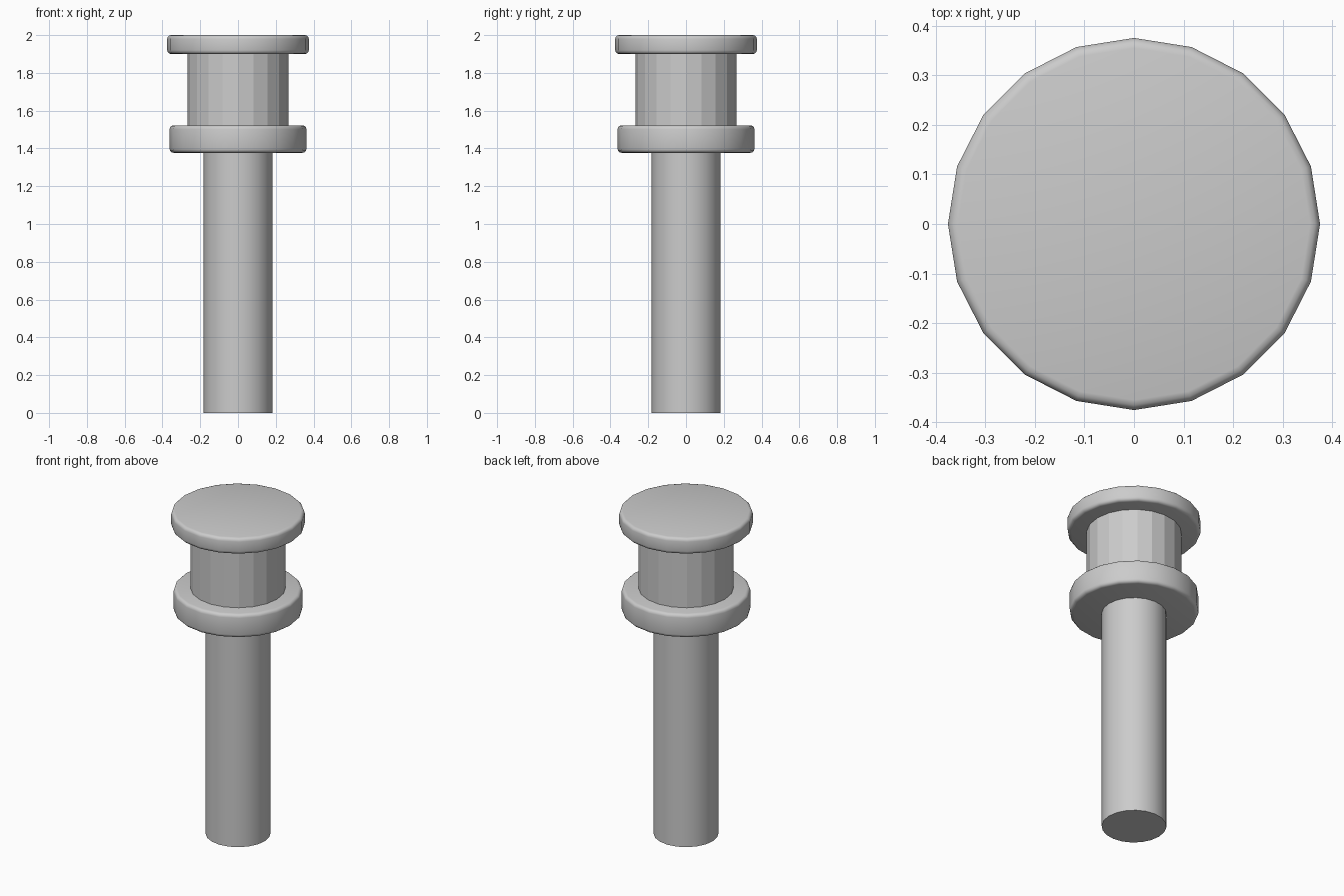
import bpy

if "Cube" in bpy.data.objects:
    bpy.data.objects.remove(bpy.data.objects["Cube"])

SIDES = 20


def disc(name, radius, z0, z1, smooth=True, bevel=0.0):
    """Upright cylinder between two heights, optionally with rounded rims."""
    bpy.ops.mesh.primitive_cylinder_add(
        vertices=SIDES, radius=radius, depth=z1 - z0, location=(0, 0, (z0 + z1) / 2))
    ob = bpy.context.object
    ob.name = name
    if bevel:
        mod = ob.modifiers.new("rounded_rims", 'BEVEL')
        mod.width = bevel
        mod.segments = 3
        mod.limit_method = 'ANGLE'
        mod.angle_limit = 1.0  # rims only, not the side facets
        bpy.ops.object.modifier_apply(modifier=mod.name)
    if smooth:
        bpy.ops.object.shade_smooth_by_angle(angle=0.6)
    return ob


# Long smooth shaft standing on the ground
disc("shaft", 0.182, 0.0, 1.40)
# Rounded collar on top of the shaft
disc("collar", 0.362, 1.377, 1.522, bevel=0.02)
# Faceted neck between collar and cap
disc("neck", 0.267, 1.50, 1.92, smooth=False)
# Rounded cap
disc("cap", 0.375, 1.90, 2.0, bevel=0.02)
